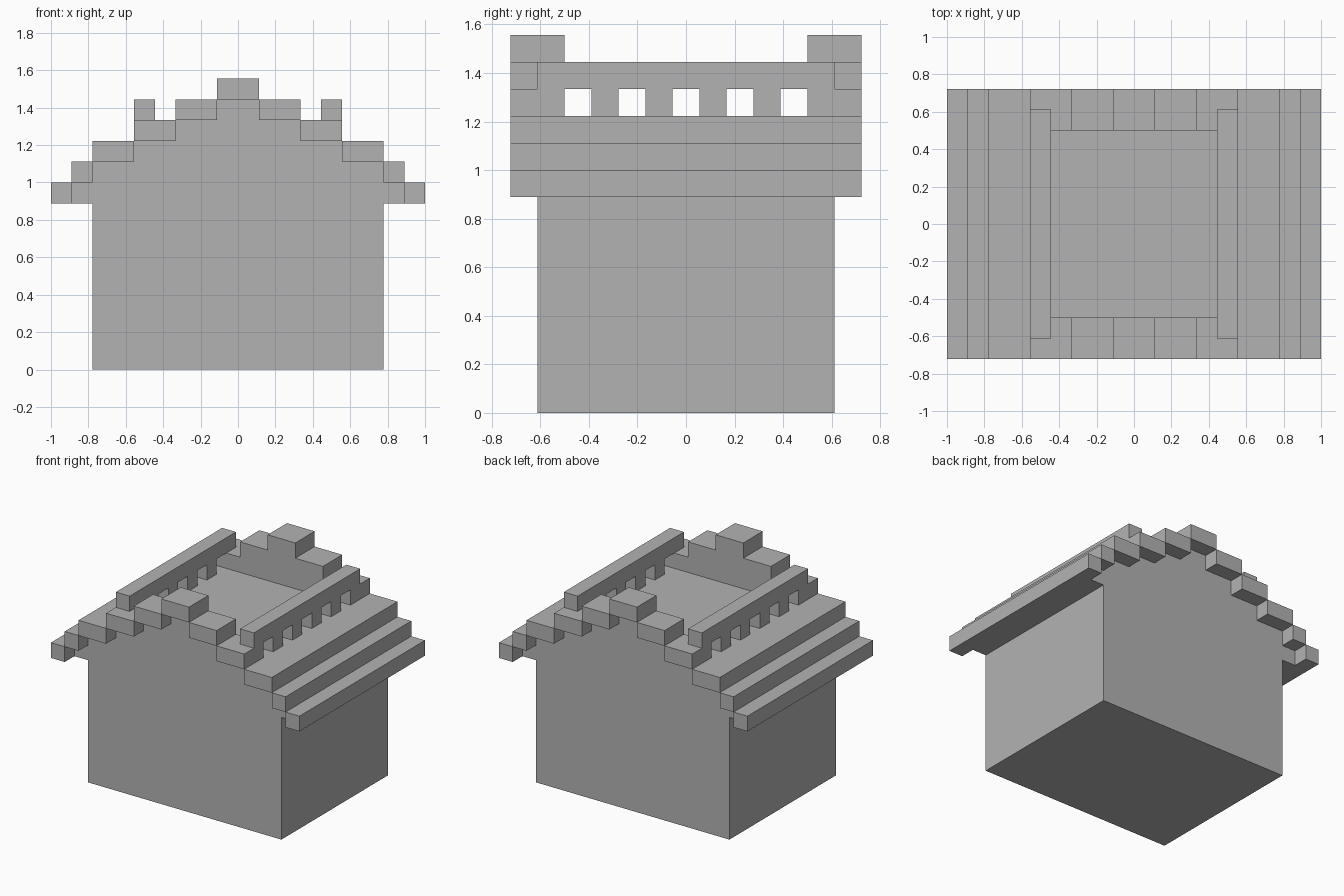
import bpy
import bmesh

U = 1 / 9  # module of the whole building

cube = bpy.data.objects.get("Cube")
if cube:
    bpy.data.objects.remove(cube, do_unlink=True)

grey = bpy.data.materials.new("plain_grey")
grey.use_nodes = True
colour = (0.45, 0.45, 0.45, 1)
grey.diffuse_color = colour
grey.node_tree.nodes["Principled BSDF"].inputs["Base Color"].default_value = colour


def prism(name, outline, y0, y1):
    """Extrude an x-z outline, given in modules, from y0 to y1."""
    bm = bmesh.new()
    face = bm.faces.new([bm.verts.new((x * U, y0 * U, z * U)) for x, z in outline])
    grown = bmesh.ops.extrude_face_region(bm, geom=[face])
    moved = [v for v in grown["geom"] if isinstance(v, bmesh.types.BMVert)]
    bmesh.ops.translate(bm, verts=moved, vec=(0, (y1 - y0) * U, 0))
    bmesh.ops.recalc_face_normals(bm, faces=bm.faces)
    mesh = bpy.data.meshes.new(name)
    bm.to_mesh(mesh)
    bm.free()
    mesh.materials.append(grey)
    obj = bpy.data.objects.new(name, mesh)
    bpy.context.collection.objects.link(obj)
    return obj


def box(name, x0, x1, y0, y1, z0, z1):
    return prism(name, [(x0, z0), (x1, z0), (x1, z1), (x0, z1)], y0, y1)


def symmetric(half):
    """Close a right-hand outline with its mirror image."""
    return half + [(-x, z) for x, z in reversed(half)]


# Solid body with stepped shoulders and a flat roof deck
body = [(7, 0), (7, 8), (8, 8), (8, 9), (7, 9), (7, 10), (5, 10), (5, 11)]
prism("house_body", symmetric(body), -5.5, 5.5)

# Stepped gable walls, their coping steps and the ridge caps
gable = [(3, 11), (3, 12), (1, 12), (1, 13)]
for end, s in (("front", -1), ("back", 1)):
    inner, wall, outer = 4.5 * s, 5.5 * s, 6.5 * s
    prism(end + "_gable_wall", symmetric(gable), inner, wall)
    box(end + "_ridge_cap", -1, 1, inner, outer, 13, 14)
    for side, m in (("left", 1), ("right", -1)):
        box(f"{end}_{side}_lower_coping", 3 * m, 5 * m, inner, outer, 11, 12)
        box(f"{end}_{side}_upper_coping", m, 3 * m, inner, outer, 12, 13)

for side, m in (("left", 1), ("right", -1)):
    # Roof courses running the full depth
    for name, x0, x1, z in (("eave", 8, 9, 8), ("middle_course", 7, 8, 9),
                            ("upper_course", 5, 7, 10)):
        box(f"{side}_{name}", x0 * m, x1 * m, -6.5, 6.5, z, z + 1)
    # Railing along the deck
    box(side + "_rail_beam", 4 * m, 5 * m, -5.5, 5.5, 12, 13)
    for i, y in enumerate((-3, -1, 1, 3)):
        box(f"{side}_rail_post_{i + 1}", 4 * m, 5 * m, y - 0.5, y + 0.5, 11, 12)
